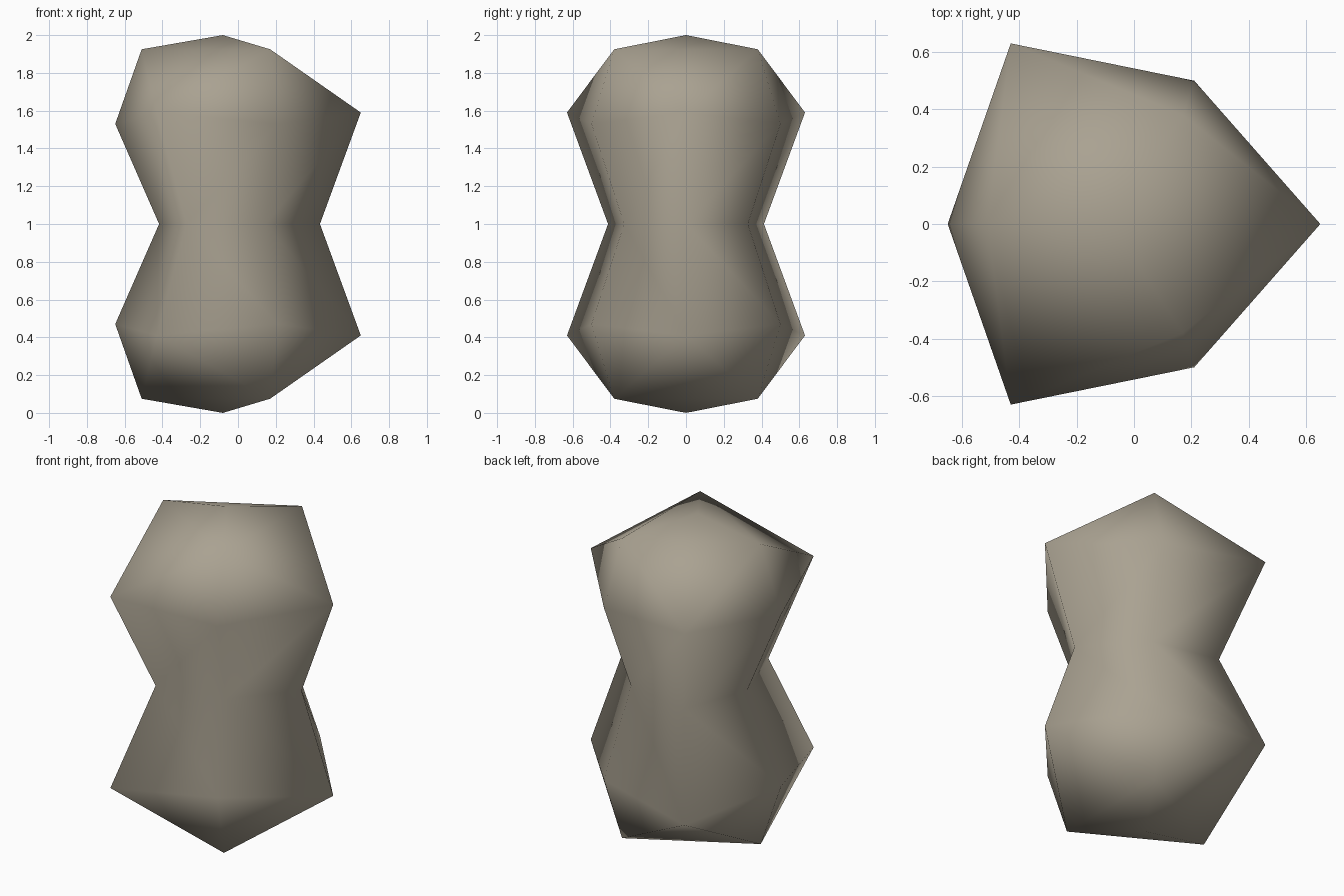
import bpy, bmesh

if "Cube" in bpy.data.objects:
    bpy.data.objects.remove(bpy.data.objects["Cube"])

# Half outlines (y >= 0); the other half is mirrored in y
SHOULDER = [(0.65, 0, 1.59), (0.21, 0.50, 1.53), (-0.43, 0.63, 1.59), (-0.65, 0, 1.53)]
APEX = (-0.08, 0, 2.0)
CROWN = [(0.17, 0.38, 1.925), (-0.51, 0, 1.925), (0.17, -0.38, 1.925)]
WAIST_SCALE = 0.655

ring = SHOULDER + [(x, -y, z) for x, y, z in (SHOULDER[2], SHOULDER[1])]
waist = [(x * WAIST_SCALE + 0.008, y * WAIST_SCALE, 1.0) for x, y, z in ring]

bm = bmesh.new()
w = [bm.verts.new(p) for p in waist]
mid = {True: None, False: None}


def build_lobe(flip):
    """One lobe on the shared waist ring; flip mirrors it below the waist."""
    def add(p):
        return bm.verts.new((p[0], p[1], 2 - p[2] if flip else p[2]))

    r = [add(p) for p in ring]
    t = [add(p) for p in CROWN]
    apex = add(APEX)
    # sides from waist to shoulder
    for i in range(6):
        j = (i + 1) % 6
        bm.faces.new((w[i], w[j], r[j], r[i]))
    # faceted cap
    for k in range(3):
        a, b, c = r[2 * k], r[2 * k + 1], r[(2 * k + 2) % 6]
        nxt = t[(k + 1) % 3]
        bm.faces.new((a, b, t[k]))
        bm.faces.new((b, c, t[k]))
        bm.faces.new((t[k], c, nxt))
        bm.faces.new((t[k], nxt, apex))


build_lobe(False)
build_lobe(True)
bmesh.ops.recalc_face_normals(bm, faces=bm.faces)
for f in bm.faces:
    f.smooth = True

mesh = bpy.data.meshes.new("hourglass_stone")
bm.to_mesh(mesh)
bm.free()

# Single warm grey colour
mat = bpy.data.materials.new("warm grey stone")
mat.diffuse_color = (0.40, 0.36, 0.285, 1)
mat.use_nodes = True
mat.node_tree.nodes["Principled BSDF"].inputs["Base Color"].default_value = mat.diffuse_color
mesh.materials.append(mat)

stone = bpy.data.objects.new("hourglass_stone", mesh)
bpy.context.collection.objects.link(stone)
